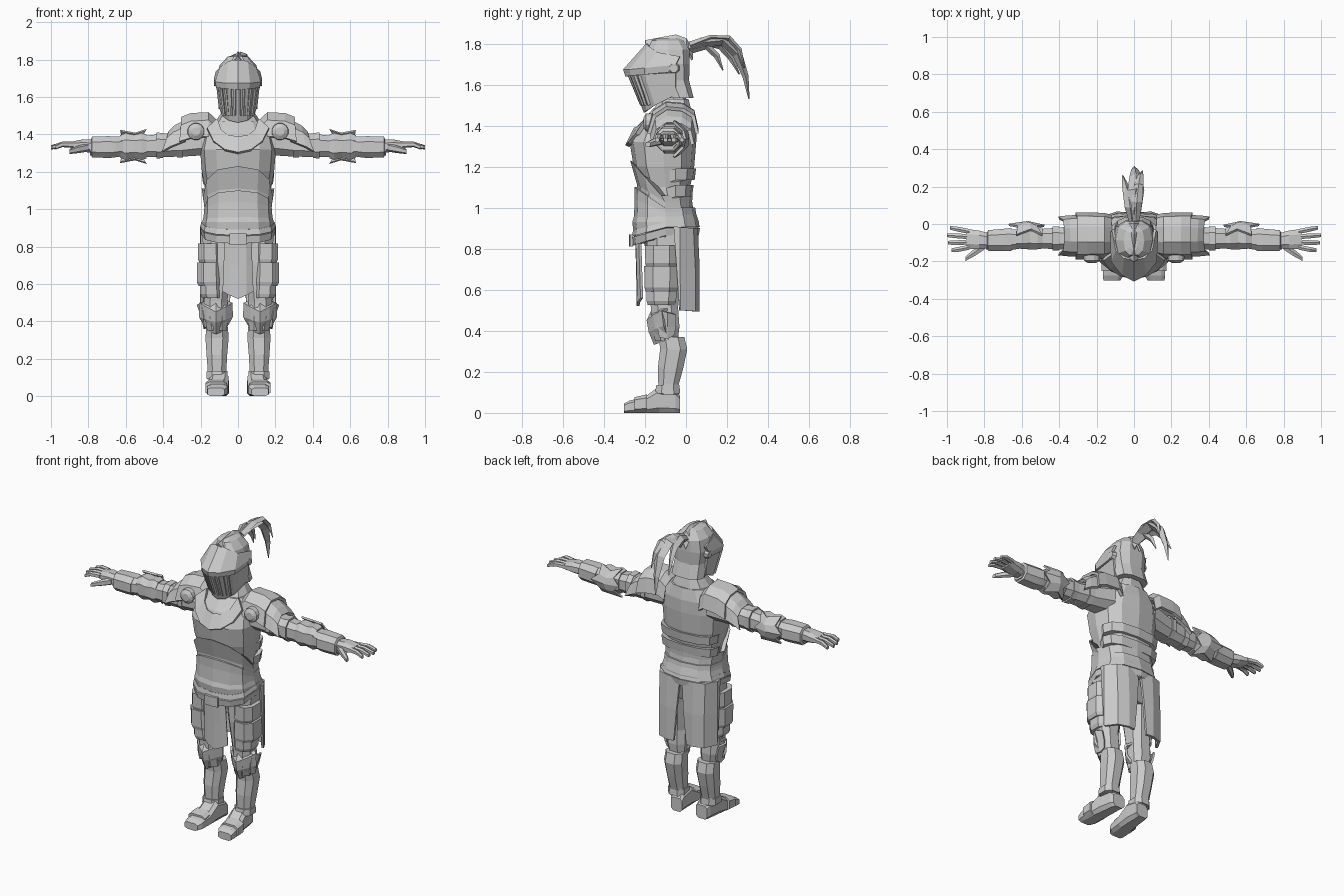
import bpy, bmesh, math
from mathutils import Vector as V

steel = bpy.data.materials.new("steel_grey")
steel.diffuse_color = (0.6, 0.6, 0.6, 1)


def make(name, verts, faces, mirror=False, thick=0):
    me = bpy.data.meshes.new(name)
    me.from_pydata([tuple(v) for v in verts], [], faces)
    bm = bmesh.new()
    bm.from_mesh(me)
    bmesh.ops.recalc_face_normals(bm, faces=bm.faces)
    bm.to_mesh(me)
    bm.free()
    me.materials.append(steel)
    ob = bpy.data.objects.new(name, me)
    bpy.context.collection.objects.link(ob)
    if mirror:
        ob.modifiers.new("mirror", 'MIRROR')
    if thick:
        s = ob.modifiers.new("thickness", 'SOLIDIFY')
        s.thickness, s.offset = thick, 0
    return ob


def loft(name, rings, n=8, e=0.8, half=True, mirror=False):
    """Rings of (centre, u, v, front lift)."""
    ph = math.pi / n if half else 0
    unit = []
    for i in range(n):
        a = 2 * math.pi * i / n + ph
        c, s = math.cos(a), math.sin(a)
        unit.append((math.copysign(abs(c) ** e, c) if abs(c) > 1e-6 else 0,
                     math.copysign(abs(s) ** e, s) if abs(s) > 1e-6 else 0))
    m = max(p[0] for p in unit)
    verts = []
    for c, u, v, lift in rings:
        for a, b in unit:
            verts.append(V(c) + V(u) * a / m + V(v) * b / m + V((0, 0, lift * max(0, -b))))
    k = len(rings)
    faces = [(r * n + i, r * n + (i + 1) % n, (r + 1) * n + (i + 1) % n, (r + 1) * n + i)
             for r in range(k - 1) for i in range(n)]
    faces += [tuple(range(n)), tuple(range((k - 1) * n, k * n))]
    return make(name, verts, faces, mirror)


def body(name, rows, n=12, e=0.8):
    """Upright loft on the centre line: (z, half width, y front, y back, lift)."""
    return loft(name, [((0, (f + b) / 2, z), (w, 0, 0), (0, (b - f) / 2, 0), l)
                       for z, w, f, b, l in rows], n, e, half=False)


def limb(name, rows, n=8, e=0.8):
    """Upright loft of a leg part: (z, x, y, rx, ry), on both sides."""
    return loft(name, [((x, y, z), (rx, 0, 0), (0, ry, 0), 0) for z, x, y, rx, ry in rows],
                n, e, mirror=True)


def arm(name, rows, n=8, e=0.8):
    """Sideways loft of an arm part: (x, y, z, ry, rz), on both sides."""
    return loft(name, [((x, y, z), (0, ry, 0), (0, 0, rz), 0) for x, y, z, ry, rz in rows],
                n, e, mirror=True)


def sheet(name, rows, thick=0.012):
    n = len(rows[0])
    faces = [(r * n + i, r * n + i + 1, (r + 1) * n + i + 1, (r + 1) * n + i)
             for r in range(len(rows) - 1) for i in range(n - 1)]
    return make(name, [p for row in rows for p in row], faces, True, thick)


# Torso armour, from breastplate down to belt
body("breastplate", [(0.96, .175, -.235, .04, 0), (1.10, .175, -.215, .02, 0), (1.20, .193, -.255, .04, 0),
                     (1.32, .203, -.275, .05, 0), (1.40, .185, -.235, .05, 0), (1.47, .13, -.17, .035, 0)])
body("belly_plate_upper", [(0.98, .178, -.235, .035, 0), (1.03, .182, -.238, .03, .08),
                           (1.06, .188, -.272, .032, .17), (1.055, .18, -.26, .025, .17)])
body("belly_plate_lower", [(0.93, .188, -.255, .055, 0), (0.98, .182, -.25, .048, .06),
                           (1.00, .182, -.252, .045, .10), (1.0, .17, -.23, .03, .10)])
for i, (z, b) in enumerate(((1.17, .042), (1.09, .03))):
    loft("back_lame_%d" % i, [((0, -.05, z - .035), (.187, 0, 0), (0, b + .05, 0), -.03),
                              ((0, -.05, z + .02), (.194, 0, 0), (0, b + .057, 0), -.03)], 12, .8, False)
body("fauld", [(0.86, .195, -.25, .06, -.02), (0.93, .192, -.262, .063, 0), (0.985, .177, -.245, .045, 0)])
body("belt_lower", [(0.865, .197, -.262, .062, -.05), (0.9, .203, -.268, .068, -.045)])
body("belt_upper", [(0.905, .203, -.264, .068, -.045), (0.93, .196, -.258, .06, -.04)])
body("pelvis", [(0.74, .12, -.18, .0, 0), (0.88, .18, -.22, .04, 0)])
sheet("belt_buckle", [[(0, -.27, z), (.045, -.265, z)] for z in (.81, .87)], .015)
sheet("chest_collar", [[(0, -.287, 1.30), (.07, -.272, 1.315), (.13, -.235, 1.36), (.165, -.19, 1.43)],
                       [(0, -.245, 1.385), (.05, -.23, 1.39), (.09, -.2, 1.42), (.11, -.15, 1.48)]], .02)
body("gorget", [(1.42, .14, -.20, .04, 0), (1.475, .115, -.165, .03, 0), (1.53, .08, -.13, .015, 0)], 10)
body("neck", [(1.48, .065, -.12, .0, 0), (1.62, .065, -.12, .0, 0)], 8)

# Helmet skull and flared neck guard
body("helmet_skull", [(1.535, .105, -.10, .04, 0), (1.62, .1, -.15, .018, 0), (1.70, .112, -.18, .022, 0),
                      (1.77, .098, -.19, .02, 0), (1.815, .055, -.17, -.01, 0), (1.825, .02, -.14, -.03, 0)], 10, .75)
# Visor: grille below, peaked brow above
face_top = [(0, -.272, 1.65), (.05, -.258, 1.65), (.098, -.20, 1.65), (.11, -.05, 1.66)]
face_low = [(0, -.20, 1.465), (.045, -.187, 1.475), (.08, -.15, 1.50), (.098, -.05, 1.55)]
sheet("visor_face", [face_top, face_low], .012)
sheet("visor_brow", [[(0, -.185, 1.80), (.05, -.18, 1.785), (.092, -.14, 1.755), (.112, -.03, 1.735)],
                     [(0, -.30, 1.672), (.06, -.27, 1.672), (.116, -.2, 1.68), (.122, -.05, 1.695)],
                     [(0, -.288, 1.64), (.055, -.265, 1.645), (.11, -.2, 1.65), (.116, -.05, 1.665)]], .014)
for i in range(4):
    x = .012 + .024 * i
    yt, yb = -.277 + .25 * x + 4 * x * x, -.215 + .1 * x + 4 * x * x
    sheet("grille_bar_%d" % i, [[(x, yt - .004, 1.645), (x + .011, yt, 1.645)],
                                [(x * .8, yb - .004, 1.50), (x * .8 + .01, yb, 1.50)]], .014)
loft("visor_pivot", [((.105, -.06, 1.68), (0, .028, 0), (0, 0, .028), 0),
                     ((.128, -.06, 1.68), (0, .02, 0), (0, 0, .02), 0)], 8, 1, mirror=True)
sheet("helmet_comb", [[(0, -.20, 1.81), (.02, -.19, 1.785)], [(0, -.05, 1.838), (.028, -.05, 1.80)],
                      [(0, .0, 1.82), (.03, 0, 1.78)], [(0, .03, 1.76), (.02, .03, 1.72)]], .012)


# Plume of tapering feathers: points of (x, y, z, half width, half depth)
def feather(name, pts):
    rings = []
    for i, (x, y, z, w, d) in enumerate(pts):
        a, b = pts[max(0, i - 1)], pts[min(len(pts) - 1, i + 1)]
        t = V((0, b[1] - a[1], b[2] - a[2])).normalized()
        rings.append(((x, y, z), (w, 0, 0), V((0, -t.z, t.y)) * d, 0))
    loft(name, rings, 4, 1, half=False)


feather("plume_middle", [(0, .0, 1.77, .025, .02), (0, .08, 1.805, .04, .025), (.01, .18, 1.815, .045, .025),
                         (.01, .25, 1.75, .035, .025), (.005, .29, 1.64, .02, .015), (0, .307, 1.53, .003, .003)])
feather("plume_left", [(-.01, .02, 1.78, .02, .02), (-.02, .09, 1.81, .03, .02), (-.035, .17, 1.79, .025, .02),
                       (-.05, .22, 1.73, .015, .015), (-.06, .26, 1.65, .003, .003)])
feather("plume_right", [(.01, .02, 1.79, .02, .02), (.015, .12, 1.83, .03, .012), (.025, .21, 1.825, .025, .014),
                        (.035, .26, 1.77, .015, .012), (.045, .285, 1.68, .003, .003)])
feather("plume_short", [(0, .02, 1.77, .02, .02), (-.005, .1, 1.79, .025, .02), (-.01, .15, 1.74, .015, .015),
                        (-.015, .18, 1.67, .003, .003)])


# Shoulder plates arched over the arm: rows of (x, peak height, scale)
def arch(name, rows, thick=.018):
    prof = ((-.115, -.125), (-.09, -.04), (-.03, 0), (.05, -.008), (.10, -.04), (.118, -.125))
    sheet(name, [[(x - d * dx, -.065 + y * s, p + d * s) for y, d in prof] for x, p, s, dx in rows], thick)


arch("shoulder_plate", [(.125, 1.475, .9, 0), (.16, 1.51, .98, 0), (.25, 1.505, 1, 0), (.30, 1.485, 1, .1)])
arch("shoulder_lame", [(.27, 1.475, .9, .1), (.335, 1.44, .86, .2), (.365, 1.41, .82, .3)])
loft("armpit_disc", [((.225, -.165, 1.415), (.045, 0, 0), (0, 0, .045), 0),
                     ((.225, -.195, 1.415), (.043, 0, 0), (0, 0, .043), 0),
                     ((.225, -.208, 1.415), (.022, 0, 0), (0, 0, .022), 0)], 12, 1, mirror=True)

# Arms
arm("upper_arm", [(.15, -.07, 1.37, .085, .08), (.28, -.075, 1.35, .068, .068), (.41, -.078, 1.34, .058, .062),
                  (.52, -.078, 1.335, .05, .055)])
arm("upper_arm_band", [(.295, -.076, 1.35, .073, .075), (.325, -.076, 1.35, .071, .073)])
arm("upper_arm_cuff", [(.40, -.078, 1.34, .064, .066), (.435, -.078, 1.34, .064, .07)])
arm("elbow_guard", [(.49, -.075, 1.335, .056, .064), (.515, -.075, 1.335, .06, .072), (.555, -.07, 1.335, .066, .062),
                    (.60, -.075, 1.335, .058, .072), (.63, -.078, 1.335, .052, .06)])
sheet("elbow_wing", [[(.49, -.06, 1.425), (.55, -.03, 1.405), (.63, -.06, 1.42)],
                     [(.52, -.015, 1.375), (.56, .005, 1.37), (.62, -.015, 1.375)],
                     [(.48, -.01, 1.335), (.57, .01, 1.335), (.67, -.005, 1.335)],
                     [(.52, -.015, 1.295), (.56, .005, 1.3), (.62, -.015, 1.295)],
                     [(.49, -.06, 1.245), (.55, -.03, 1.265), (.63, -.06, 1.25)]])
arm("forearm", [(.60, -.08, 1.335, .05, .052), (.68, -.085, 1.332, .058, .056), (.79, -.09, 1.33, .045, .042)])
arm("gauntlet_cuff", [(.655, -.083, 1.332, .062, .056), (.69, -.085, 1.332, .06, .058), (.78, -.088, 1.332, .055, .056),
                      (.785, -.088, 1.332, .045, .045)])
arm("palm", [(.77, -.09, 1.335, .04, .036), (.83, -.085, 1.34, .05, .033), (.895, -.08, 1.342, .053, .018)])
for i in range(4):
    y, end = -.04 - .028 * i, (.985, 1.0, .995, .975)[i]
    arm("finger_%d" % i, [(.88, y, 1.345, .013, .015), (.94, y + .012 - .008 * i, 1.346, .013, .013),
                          (end, y + .02 - .012 * i, 1.33, .010, .010)], 6)
arm("thumb", [(.80, -.115, 1.33, .022, .02), (.85, -.15, 1.32, .02, .018), (.90, -.185, 1.308, .012, .012)], 6)

# Cloth panels
sheet("front_tabard", [[(0, -.242, .87), (.04, -.24, .87), (.068, -.225, .87)],
                       [(0, -.236, .70), (.045, -.234, .70), (.074, -.22, .70)],
                       [(0, -.234, .52), (.045, -.23, .54), (.08, -.215, .56)]], .014)
sheet("back_skirt", [[(g, .05 + k, z), (.09, .055 + k, z), (.155, .035 + k, z), (.195, -.03, z + .005), (.193, -.06 + f, z + .01)]
                     for z, g, k, f in ((.90, .008, -.005, 0), (.70, .025, .004, .015), (.495, .045, .004, .03))], .016)

# Legs: thighs, tiered tassets, knees, greaves, boots
limb("thigh", [(.88, .10, -.09, .09, .1), (.70, .11, -.105, .075, .085), (.50, .118, -.105, .06, .065)])
for i, (lo, hi, x, r, q) in enumerate(((.71, .815, .148, .066, .08), (.59, .715, .15, .07, .084), (.525, .60, .142, .06, .074))):
    limb("thigh_plate_%d" % i, [(lo, x - .004, -.12, r - .006, q - .008), (lo + .02, x, -.12, r, q - .002),
                                (hi, x + .002, -.12, r - .002, q)])
limb("knee", [(.35, .112, -.095, .052, .055), (.42, .118, -.1, .064, .068), (.52, .12, -.105, .062, .066)])
sheet("knee_cap", [[(.118 + w * t, -.185 + c + abs(t) ** 1.5 * .07, z + abs(t) * k) for t in (-1, -.55, 0, .55, 1)]
                   for z, w, c, k in ((.515, .06, .03, -.01), (.45, .085, 0, .045), (.395, .085, .01, .03), (.335, .045, .035, .02))], .014)
sheet("knee_wing", [[(.19, -.13, .50), (.215, -.09, .49), (.195, -.05, .48)],
                    [(.18, -.14, .43), (.19, -.09, .42), (.18, -.05, .42)],
                    [(.175, -.13, .37), (.178, -.09, .36), (.17, -.06, .38)]])
limb("greave", [(.09, .112, -.085, .05, .05), (.14, .112, -.085, .05, .05), (.22, .113, -.075, .055, .062),
                (.31, .112, -.06, .062, .066), (.37, .112, -.07, .058, .062)])
limb("ankle_band", [(.095, .112, -.09, .056, .062), (.135, .112, -.088, .055, .056)])
loft("boot", [((.118 - .006 * i, y, h / 2), (w, 0, 0), (0, 0, h / 2), 0) for i, (y, w, h) in
              enumerate(((-.303, .045, .045), (-.275, .055, .06), (-.20, .055, .078), (-.13, .05, .13),
                         (-.05, .044, .11), (-.03, .04, .085)))][::-1], 8, .55, mirror=True)
loft("toe_plate", [((.116, y, h / 2 + .005), (w, 0, 0), (0, 0, h / 2), 0)
                   for y, w, h in ((-.25, .058, .072), (-.19, .057, .085))], 8, .55, mirror=True)
